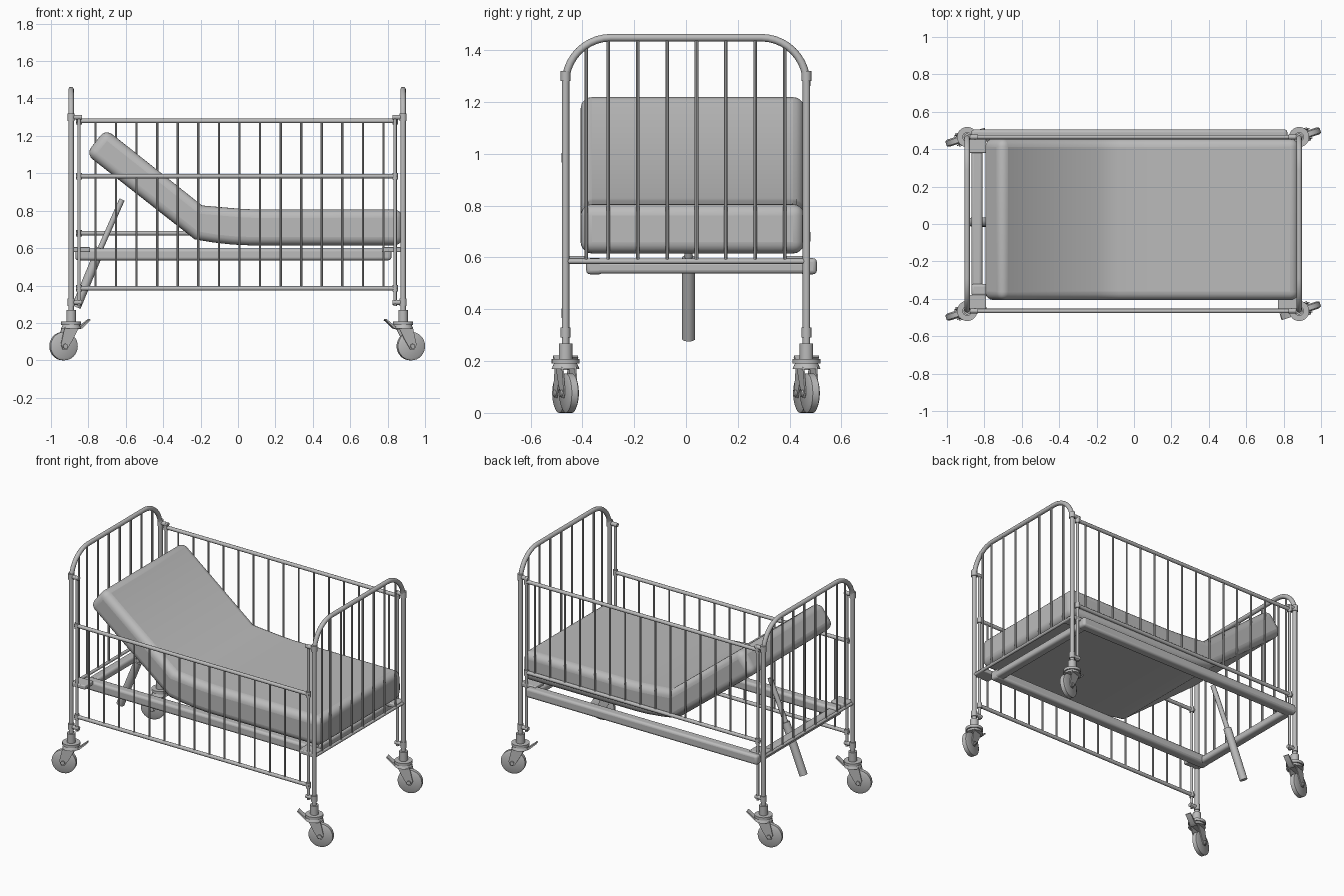
import bpy, bmesh, math
from mathutils import Vector, Matrix

cube = bpy.data.objects.get("Cube")
if cube:
    bpy.data.objects.remove(cube, do_unlink=True)

GREY = (0.5, 0.5, 0.5, 1.0)
mat = bpy.data.materials.new("plain_grey")
mat.use_nodes = True
mat.diffuse_color = GREY
mat.node_tree.nodes["Principled BSDF"].inputs["Base Color"].default_value = GREY


def finish(name, bm, angle=40, bevel=0, segments=3):
    bmesh.ops.recalc_face_normals(bm, faces=bm.faces)
    mesh = bpy.data.meshes.new(name)
    bm.to_mesh(mesh)
    bm.free()
    mesh.materials.append(mat)
    ob = bpy.data.objects.new(name, mesh)
    bpy.context.collection.objects.link(ob)
    if bevel:
        mod = ob.modifiers.new("round", 'BEVEL')
        mod.width, mod.segments = bevel, segments
        mod.limit_method, mod.angle_limit = 'ANGLE', math.radians(60)
    bpy.ops.object.select_all(action='DESELECT')
    ob.select_set(True)
    bpy.context.view_layer.objects.active = ob
    bpy.ops.object.shade_smooth_by_angle(angle=math.radians(angle))
    return ob


def rod(bm, a, b, r, sides=12, r2=None):
    a, b = Vector(a), Vector(b)
    d = b - a
    m = Matrix.Translation((a + b) / 2) @ d.to_track_quat('Z', 'Y').to_matrix().to_4x4()
    bmesh.ops.create_cone(bm, cap_ends=True, segments=sides, radius1=r,
                          radius2=r if r2 is None else r2, depth=d.length, matrix=m)


def box(bm, lo, hi):
    lo, hi = Vector(lo), Vector(hi)
    m = Matrix.Translation((lo + hi) / 2) @ Matrix.Diagonal((*(hi - lo), 1))
    bmesh.ops.create_cube(bm, size=1, matrix=m)


def prism(bm, profile, y0, y1):
    face = bm.faces.new([bm.verts.new((x, y0, z)) for x, z in profile])
    new = bmesh.ops.extrude_face_region(bm, geom=[face])["geom"]
    bmesh.ops.translate(bm, vec=(0, y1 - y0, 0),
                        verts=[v for v in new if isinstance(v, bmesh.types.BMVert)])


def sweep(bm, path, r, sides=12):
    # tube along a path lying in a plane of constant x
    rings = []
    for i, p in enumerate(path):
        t = (path[min(i + 1, len(path) - 1)] - path[max(i - 1, 0)]).normalized()
        side = Vector((1, 0, 0))
        up = t.cross(side)
        rings.append([bm.verts.new(p + r * (math.cos(k * math.tau / sides) * side
                                            + math.sin(k * math.tau / sides) * up))
                      for k in range(sides)])
    for a, b in zip(rings, rings[1:]):
        for k in range(sides):
            n = (k + 1) % sides
            bm.faces.new((a[k], a[n], b[n], b[k]))
    bm.faces.new(rings[0])
    bm.faces.new(rings[-1])


HEAD, FOOT, SIDE, TOP, BOW = -0.892, 0.883, 0.465, 1.448, 0.175

# Head and foot ends: bent tube, upright bars, lower rail
BARS = [-0.385] + [-0.30 + 0.1135 * i for i in range(7)]
for name, x in (("head_end", HEAD), ("foot_end", FOOT)):
    bm = bmesh.new()
    half = [Vector((x, SIDE - BOW + BOW * math.cos(a), TOP - BOW + BOW * math.sin(a)))
            for a in [math.pi / 2 * i / 10 for i in range(11)]]
    path = [Vector((x, SIDE, 0.26))] + half
    path += [Vector((x, -p.y, p.z)) for p in reversed(path)]
    sweep(bm, path, 0.0145)
    rod(bm, (x, -SIDE, 0.585), (x, SIDE, 0.585), 0.01)
    for y in BARS:
        drop = max(0, abs(y) - (SIDE - BOW))
        top = TOP - BOW + math.sqrt(BOW ** 2 - drop ** 2)
        rod(bm, (x, y, 0.585), (x, y, top), 0.007, 8)
    finish(name, bm)

# Guide rods, with clamps joining them to the posts
bm = bmesh.new()
for y in (-SIDE, SIDE):
    for x, post in ((-0.85, HEAD), (0.84, FOOT)):
        rod(bm, (x, y, 0.29), (x, y, 1.31), 0.009)
        for z in (0.31, 1.3):
            rod(bm, (post, y, z), (x + math.copysign(0.015, -x), y, z), 0.013)
            rod(bm, (post, y, z - 0.02), (post, y, z + 0.02), 0.019)
finish("guide_rods", bm)

# Side rails: the front one lowered, the back one raised
for name, y, low in (("front_side_rail", -SIDE, 0.385), ("back_side_rail", SIDE, 0.68)):
    bm = bmesh.new()
    for z in (low, low + 0.6):
        rod(bm, (-0.865, y, z), (0.85, y, z), 0.012)
        for x in (-0.85, 0.84):
            rod(bm, (x, y, z - 0.018), (x, y, z + 0.018), 0.015)
    for i in range(15):
        x = -0.762 + 0.11 * i
        rod(bm, (x, y, low), (x, y, low + 0.6), 0.006, 8)
    finish(name, bm)

# Base frame
X0, X1, Y0, Y1 = -0.87, 0.82, -0.385, 0.505
for name, lo, hi in (
        ("frame_front", (X0, Y0, 0.535), (X1, Y0 + 0.065, 0.597)),
        ("frame_back", (X0, Y1 - 0.065, 0.535), (X1, Y1, 0.597)),
        ("frame_head", (X0, Y0 + 0.03, 0.537), (X0 + 0.06, Y1 - 0.03, 0.585)),
        ("frame_foot", (X1 - 0.06, Y0 + 0.03, 0.537), (X1, Y1 - 0.03, 0.585))):
    bm = bmesh.new()
    box(bm, lo, hi)
    finish(name, bm, bevel=0.015)

# Corner brackets carrying the frame
bm = bmesh.new()
for y in (-1, 1):
    for x0, x1 in ((HEAD, -0.79), (0.77, FOOT)):
        y0, y1 = sorted((y * 0.38, y * 0.47))
        box(bm, (x0, y0, 0.578), (x1, y1, 0.605))
finish("frame_brackets", bm, bevel=0.006)

# Mattress with raised back
profile = [(0.88, 0.615), (0.06, 0.615), (-0.03, 0.619), (-0.13, 0.63), (-0.232, 0.647),
           (-0.813, 1.103), (-0.708, 1.237), (-0.192, 0.828), (-0.08, 0.818),
           (0.02, 0.81), (0.1, 0.806), (0.88, 0.806)]
bm = bmesh.new()
prism(bm, profile, -0.407, 0.457)
finish("mattress", bm, angle=60, bevel=0.045, segments=5)

# Lifting strut under the raised back
bm = bmesh.new()
rod(bm, (-0.865, 0.01, 0.285), (-0.735, 0.01, 0.6), 0.025, 20)
rod(bm, (-0.735, 0.01, 0.6), (-0.62, 0.01, 0.86), 0.015, 16)
finish("lifting_strut", bm)


def caster(name, x, y, turn):
    bm = bmesh.new()
    # stem and swivel collar
    rod(bm, (0, 0, 0.2), (0, 0, 0.268), 0.026, 20)
    rod(bm, (0, 0, 0.19), (0, 0, 0.208), 0.054, 24)
    rod(bm, (0, 0, 0.17), (0, 0, 0.19), 0.054, 24, 0.045)
    # tyre with rounded shoulders, hub and axle
    cx, cz = 0.043, 0.076
    rod(bm, (cx, -0.013, cz), (cx, 0.013, cz), 0.076, 32)
    for s in (-1, 1):
        rod(bm, (cx, s * 0.013, cz), (cx, s * 0.02, cz), 0.076, 32, 0.062)
    rod(bm, (cx, -0.037, cz), (cx, 0.037, cz), 0.013, 12)
    # fork cheeks
    cheek = [(-0.035, 0.178), (0.045, 0.178), (0.066, 0.085), (0.055, 0.058),
             (0.032, 0.058), (0.0, 0.11)]
    for s in (-1, 1):
        prism(bm, cheek, s * 0.023, s * 0.029)
    # brake lever
    prism(bm, [(-0.03, 0.165), (-0.055, 0.17), (-0.104, 0.215), (-0.1, 0.222),
               (-0.05, 0.182), (-0.03, 0.18)], -0.018, 0.018)
    ob = finish(name, bm)
    ob.location = (x, y, 0)
    ob.rotation_euler.z = turn


# Casters, swivelled a little
SWIVEL = math.radians(18)
for side, y in (("front", -SIDE), ("back", SIDE)):
    caster("head_caster_" + side, HEAD, y, math.pi + SWIVEL)
    caster("foot_caster_" + side, FOOT, y, SWIVEL)
